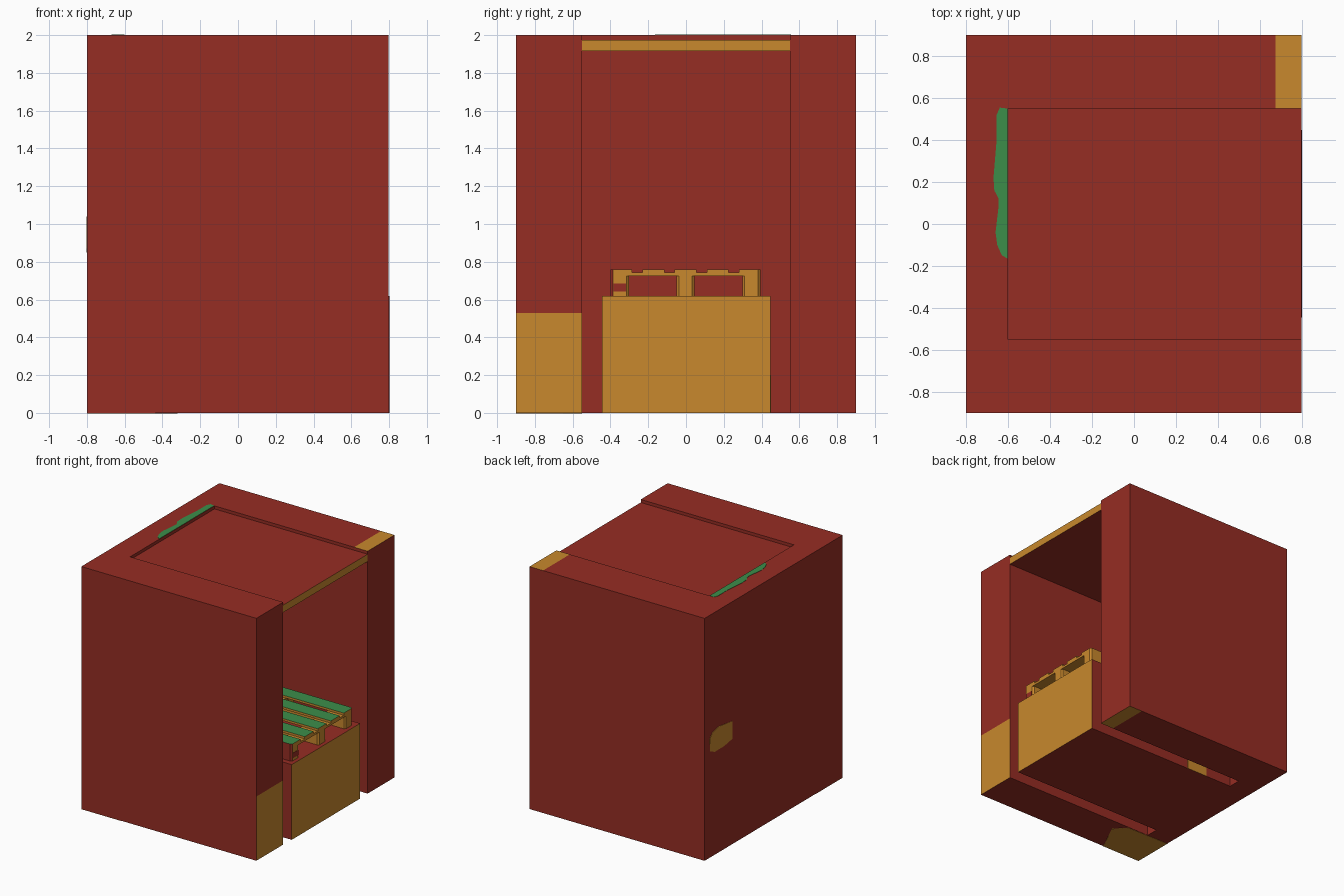
import bpy, bmesh
from mathutils import Vector

if "Cube" in bpy.data.objects:
    bpy.data.objects.remove(bpy.data.objects["Cube"])


def mat(name, rgb):
    m = bpy.data.materials.new(name)
    m.diffuse_color = (*rgb, 1)
    m.use_nodes = True
    m.node_tree.nodes["Principled BSDF"].inputs["Base Color"].default_value = m.diffuse_color
    return m


MATS = [mat("brick_red", (0.305, 0.026, 0.017)),
        mat("ochre", (0.58, 0.246, 0.026)),
        mat("leaf_green", (0.045, 0.27, 0.068))]
RED, OCHRE, GREEN = 0, 1, 2


def finish(name, bm, rule):
    """Colour faces by rule(centre, normal) and make the object."""
    bmesh.ops.recalc_face_normals(bm, faces=bm.faces)
    for f in bm.faces:
        f.material_index = rule(f.calc_center_median(), f.normal)
    me = bpy.data.meshes.new(name)
    bm.to_mesh(me)
    bm.free()
    for m in MATS:
        me.materials.append(m)
    ob = bpy.data.objects.new(name, me)
    bpy.context.collection.objects.link(ob)
    return ob


def prism(bm, pts, depth):
    """Extrude a polygon of 3D points along a vector."""
    f = bm.faces.new([bm.verts.new(p) for p in pts])
    r = bmesh.ops.extrude_face_region(bm, geom=[f])
    bmesh.ops.translate(bm, vec=Vector(depth),
                        verts=[v for v in r["geom"] if isinstance(v, bmesh.types.BMVert)])


def board(bm, x0, x1, y0, y1, z0, z1, lo=0, hi=0):
    """Box with vertical corners cut on the low-y (lo) and high-y (hi) side."""
    pts = []
    for x, y, c, sx, sy in ((x0, y0, lo, 1, 1), (x1, y0, lo, -1, 1),
                            (x1, y1, hi, -1, -1), (x0, y1, hi, 1, -1)):
        if c:
            a, b = (x, y + sy * c, z0), (x + sx * c, y, z0)
            pts += [a, b] if sx * sy > 0 else [b, a]
        else:
            pts.append((x, y, z0))
    prism(bm, pts, (0, 0, z1 - z0))


def plate(name, pts, depth, colour):
    bm = bmesh.new()
    prism(bm, pts, depth)
    finish(name, bm, lambda c, n: colour)


X0, X1, B = -0.80, 0.798, 0.55

# Housing: U-shaped wall open towards +x, cut along the colour borders
bm = bmesh.new()
prism(bm, [(X0, -0.9, 0), (X1, -0.9, 0), (X1, -B, 0), (-0.6, -B, 0),
           (-0.6, B, 0), (X1, B, 0), (X1, 0.9, 0), (X0, 0.9, 0)], (0, 0, 2))
for co, no in (((0, B, 0), (0, 1, 0)), ((0, -B, 0), (0, 1, 0)),
               ((0.675, 0, 0), (1, 0, 0)), ((0, 0, 0.53), (0, 0, 1))):
    bmesh.ops.bisect_plane(bm, geom=bm.verts[:] + bm.edges[:] + bm.faces[:],
                           dist=1e-5, plane_co=co, plane_no=no)


def housing_rule(c, n):
    if abs(n.z) > 0.5 and c.x > 0.675 and c.y > B:
        return OCHRE
    if n.x > 0.5 and c.x > 0.7 and c.y < -B and c.z < 0.53:
        return OCHRE
    return RED


finish("housing", bm, housing_rule)


def end_rule(c, n):
    return OCHRE if n.x > 0.5 else RED


# Roof panel set just below the rim
bm = bmesh.new()
board(bm, -0.6, X1, -B, B, 1.915, 1.975)
finish("roof_panel", bm, end_rule)

# Plinth under the pallet
bm = bmesh.new()
board(bm, -0.6, 0.802, -0.445, 0.447, 0, 0.62)
finish("plinth", bm, end_rule)

# Pallet
PX0, PX1 = -0.43, 0.77
CH = 0.013
xs = [(PX0, PX0 + 0.145), (0.0975, 0.2425), (PX1 - 0.145, PX1)]
ys = [(-0.4, -0.302), (-0.05, 0.045), (0.298, 0.395)]


def pallet_rule(c, n):
    if n.z > 0.5 and c.z > 0.755:
        return GREEN
    return RED if n.y < -0.5 and c.y < -0.38 or n.z < -0.5 and c.z < 0.63 else OCHRE


bm = bmesh.new()
for i in range(5):                                   # deck slats
    y = -0.4 + i * 0.17
    board(bm, PX0, PX1, y, y + 0.115, 0.742, 0.76,
          CH if i == 0 else 0, CH if i == 4 else 0)
for xa, xb in xs:                                    # cross boards
    board(bm, xa, xb, -0.4, 0.395, 0.724, 0.742, CH, CH)
for ya, yb in ys:                                    # skids and blocks
    board(bm, PX0, PX1, ya, yb, 0.62, 0.64, CH, CH)
    for xa, xb in xs:
        board(bm, xa, xb, ya, yb, 0.64, 0.724, CH, CH)
finish("pallet", bm, pallet_rule)

# Painted patches
top = [(-0.602, -0.165), (-0.63, -0.15), (-0.652, -0.1), (-0.66, -0.04),
       (-0.645, 0.09), (-0.645, 0.12), (-0.666, 0.16), (-0.67, 0.22),
       (-0.655, 0.4), (-0.655, 0.52), (-0.64, 0.555), (-0.602, 0.55)]
plate("rim_patch", [(x, y, 1.999) for x, y in top], (0, 0, 0.003), GREEN)
side = [(0.54, 0.87), (0.65, 0.85), (0.77, 0.85), (0.83, 0.875),
        (0.835, 0.98), (0.80, 1.02), (0.72, 1.04), (0.54, 1.016)]
plate("side_patch", [(X0 - 0.002, y, z) for y, z in side], (0.003, 0, 0), OCHRE)
base = [(X0, -0.9), (-0.44, -0.9), (-0.42, -0.85), (-0.32, -0.65),
        (-0.41, -0.555), (X0, -0.55)]
plate("base_patch", [(x, y, -0.002) for x, y in base], (0, 0, 0.003), OCHRE)
plate("plinth_patch", [(-0.36, 0.446, 0), (-0.17, 0.446, 0),
                       (-0.17, 0.446, 0.2), (-0.36, 0.446, 0.2)], (0, 0.003, 0), OCHRE)
plate("block_patch", [(PX1 - 0.001, -0.385, 0.642), (PX1 - 0.001, -0.317, 0.642),
                      (PX1 - 0.001, -0.317, 0.685), (PX1 - 0.001, -0.385, 0.685)],
      (0.003, 0, 0), RED)
